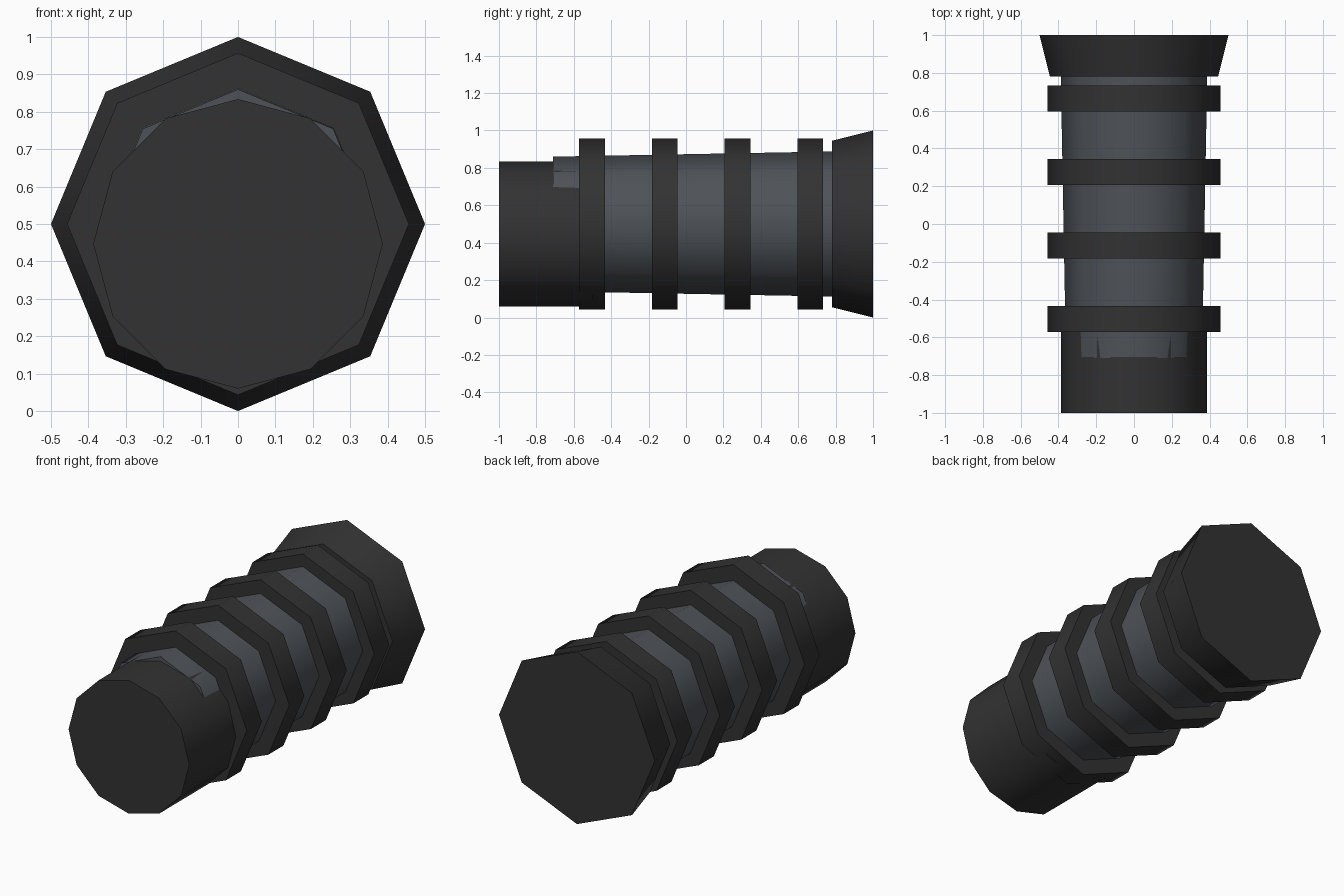
import bpy, bmesh, math

if "Cube" in bpy.data.objects:
    bpy.data.objects.remove(bpy.data.objects["Cube"])


def material(name, rgb):
    m = bpy.data.materials.new(name)
    m.diffuse_color = (*rgb, 1)
    m.use_nodes = True
    m.node_tree.nodes["Principled BSDF"].inputs["Base Color"].default_value = m.diffuse_color
    return m


black = material("black rubber", (0.032, 0.032, 0.032))
grey = material("blue grey metal", (0.076, 0.086, 0.098))


def tube(name, sides, y0, r0, y1, r1, z, mat):
    """Closed cone section along y, with one corner pointing straight up."""
    bm = bmesh.new()
    rings = []
    for y, r in ((y0, r0), (y1, r1)):
        rings.append([bm.verts.new((r * math.sin(2 * math.pi * i / sides), y,
                                    z + r * math.cos(2 * math.pi * i / sides)))
                      for i in range(sides)])
    a, b = rings
    for i in range(sides):
        j = (i + 1) % sides
        bm.faces.new((a[i], a[j], b[j], b[i])).smooth = True
    for ring in rings:
        cap = bm.faces.new(ring)
        for e in cap.edges:
            e.smooth = False
    bmesh.ops.recalc_face_normals(bm, faces=bm.faces)
    me = bpy.data.meshes.new(name)
    bm.to_mesh(me)
    bm.free()
    me.materials.append(mat)
    ob = bpy.data.objects.new(name, me)
    bpy.context.collection.objects.link(ob)
    return ob


# Slightly tapered main barrel
tube("barrel", 8, -0.71, 0.36, 0.80, 0.388, 0.5, grey)

# Flared end piece
tube("flared_end", 8, 0.78, 0.445, 1.0, 0.5, 0.5, black)

# Four grip rings
for k in range(4):
    y = -0.503 + 0.389 * k
    tube(f"grip_ring_{k + 1}", 8, y - 0.069, 0.457, y + 0.069, 0.457, 0.5, black)

# Round end piece, set slightly lower than the barrel
tube("round_end", 12, -1.0, 0.387, -0.5, 0.387, 0.447, black)
